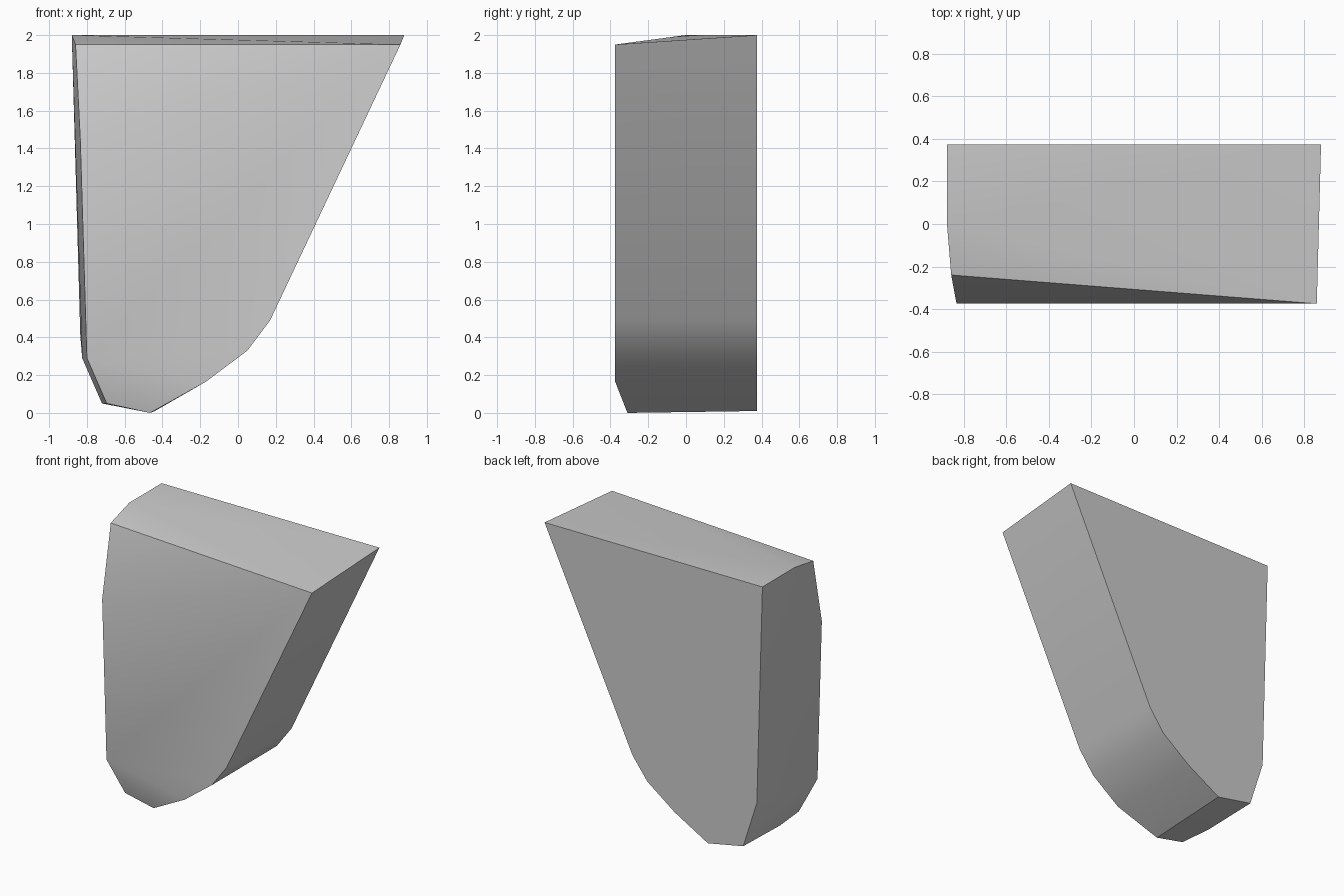
import bpy
import bmesh
from math import radians

cube = bpy.data.objects.get("Cube")
if cube:
    bpy.data.objects.remove(cube, do_unlink=True)

FRONT, BACK = -0.375, 0.375

# Slanted side profile (x, z), swept straight from front to back
side_profile = [(-0.17, 0.165), (0.05, 0.33), (0.17, 0.49)]
points = [(x, y, z) for x, z in side_profile for y in (FRONT, BACK)]

# Top corners
points += [(-0.88, BACK, 2), (0.88, BACK, 2), (-0.88, 0, 2),
           (-0.86, -0.24, 1.95), (0.86, FRONT, 1.95)]

# Upright side: front rim, middle and back rim
points += [(-0.835, FRONT, 1.45), (-0.8, FRONT, 0.29),
           (-0.825, -0.06, 0.29), (-0.835, BACK, 0.41)]

# Narrow foot
points += [(-0.695, -0.31, 0.05), (-0.465, -0.31, 0), (-0.72, -0.06, 0.05),
           (-0.725, BACK, 0.065), (-0.44, BACK, 0.01)]

# Wrap the corners in one convex block
bm = bmesh.new()
for p in points:
    bm.verts.new(p)
hull = bmesh.ops.convex_hull(bm, input=bm.verts)
loose = [v for v in bm.verts if not v.link_faces]
bmesh.ops.delete(bm, geom=loose, context='VERTS')
bmesh.ops.dissolve_limit(bm, angle_limit=radians(1), verts=bm.verts, edges=bm.edges)
bmesh.ops.recalc_face_normals(bm, faces=bm.faces)

mesh = bpy.data.meshes.new("tapered_block")
bm.to_mesh(mesh)
bm.free()
block = bpy.data.objects.new("tapered_block", mesh)
bpy.context.collection.objects.link(block)

# Plain grey surface
grey = bpy.data.materials.new("plain_grey")
grey.use_nodes = True
colour = (0.6, 0.6, 0.6, 1)
grey.diffuse_color = colour
grey.node_tree.nodes["Principled BSDF"].inputs["Base Color"].default_value = colour
mesh.materials.append(grey)

# Soft shading over shallow edges only
bpy.ops.object.select_all(action='DESELECT')
block.select_set(True)
bpy.context.view_layer.objects.active = block
bpy.ops.object.shade_smooth_by_angle(angle=radians(30))
